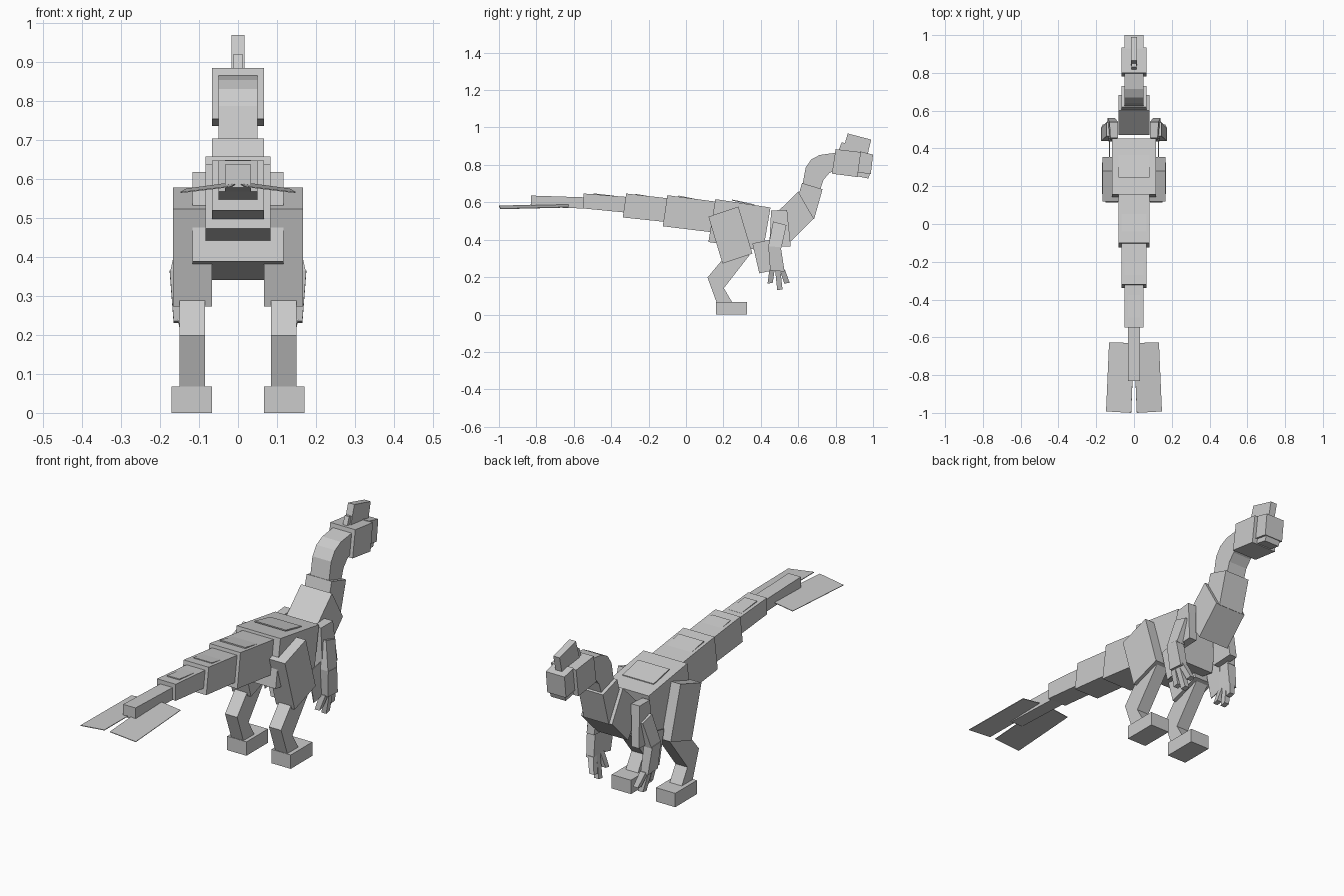
import bpy, bmesh

def slab(name, pts, x0, x1):
    """Extrude a (y, z) side outline from x0 to x1 (numbers or one value per point)."""
    n = len(pts)
    a = x0 if isinstance(x0, list) else [x0] * n
    b = x1 if isinstance(x1, list) else [x1] * n
    bm = bmesh.new()
    va = [bm.verts.new((a[i], *p)) for i, p in enumerate(pts)]
    vb = [bm.verts.new((b[i], *p)) for i, p in enumerate(pts)]
    bm.faces.new(va)
    bm.faces.new(vb[::-1])
    for i in range(n):
        j = (i + 1) % n
        bm.faces.new((va[j], va[i], vb[i], vb[j]))
    bmesh.ops.recalc_face_normals(bm, faces=bm.faces)
    me = bpy.data.meshes.new(name)
    bm.to_mesh(me)
    bm.free()
    ob = bpy.data.objects.new(name, me)
    bpy.context.collection.objects.link(ob)
    return ob

def center(name, pts, hw):
    return slab(name, pts, -hw, hw)

def pair(name, pts, x0, x1):
    ob = slab(name, pts, x0, x1)
    ob.modifiers.new("mirror", 'MIRROR').use_mirror_merge = False
    return ob

# tail segments, tip to hips, each running into the next
center("tail_tip", [(-.83, .636), (-.495, .625), (-.495, .565), (-.83, .577)], .033)
center("tail_4", [(-.547, .647), (-.27, .625), (-.27, .54), (-.547, .567)], .05)
center("tail_3", [(-.32, .647), (-.04, .615), (-.06, .49), (-.338, .519)], .067)
center("tail_2", [(-.10, .638), (.246, .592), (.22, .43), (-.124, .472)], .083)

# torso
center("body", [(.157, .617), (.452, .572), (.412, .34), (.12, .388)], .117)

# low feather flaps over the segment joints
for i, (y, z, s, hw) in enumerate([(.246, .615, -.15, .083), (-.04, .636, -.13, .067),
                                   (-.27, .645, -.1, .05), (-.495, .648, -.05, .033)]):
    center(f"back_flap_{i}", [(y, z), (y + .12, z + s * .12 - .008),
                              (y + .12, z + s * .12 - .014), (y, z - .006)], hw)

# neck
center("neck_base", [(.6, .657), (.683, .513), (.56, .39), (.47, .53)], .083)
center("neck_lower", [(.62, .703), (.73, .67), (.685, .51), (.58, .56)], .067)
outer = [(.62, .68), (.64, .786), (.67, .83), (.715, .853), (.81, .866)]
inner = [(.715, .66), (.735, .72), (.765, .755), (.785, .765), (.80, .768)]
for i in range(4):
    center(f"neck_bend_{i}", [outer[i], outer[i + 1], inner[i + 1], inner[i]], .05)

# head, beak and crest
center("head", [(.80, .884), (.935, .868), (.917, .735), (.78, .753)], .067)
center("beak", [(.93, .872), (1.0, .855), (.988, .75), (.912, .762)], .05)
center("lower_beak", [(.915, .765), (.985, .755), (.975, .727), (.912, .74)], .04)
center("crest", [(.865, .968), (.99, .935), (.972, .86), (.835, .87)], .017)
center("crest_back", [(.815, .875), (.832, .92), (.86, .915), (.86, .87)], .012)

# legs
pair("thigh", [(.12, .523), (.28, .577), (.355, .326), (.195, .272)], .067, .167)
pair("shin", [(.115, .198), (.2, .30), (.34, .318), (.2, .138)], .085, .15)
pair("ankle", [(.115, .198), (.2, .145), (.25, .06), (.165, .06)], .085, .15)
pair("foot", [(.16, 0), (.325, 0), (.325, .067), (.16, .067)], .067, .17)

# arms: splayed upper arm, forearm turning inward, fingers
pair("shoulder", [(.455, .556), (.54, .56), (.56, .365), (.445, .36)],
     [.085, .085, .10, .10], [.125, .13, .14, .14])
pair("upper_arm", [(.466, .497), (.537, .478), (.51, .355), (.44, .365)],
     [.10, .10, .13, .13], [.145, .145, .173, .173])
pair("forearm", [(.44, .365), (.507, .36), (.527, .23), (.45, .235)],
     [.13, .13, .125, .125], [.175, .175, .165, .165])
for i, (y0, y1) in enumerate([(.46, .45), (.49, .502), (.515, .54)]):
    pair(f"finger_{i}", [(y0 - .014, .24), (y0 + .014, .24),
                         (y1 + .014, .135 + .035 * (i != 1)), (y1 - .014, .13 + .035 * (i != 1))],
         [.125, .125, .105, .105], [.155, .155, .13, .13])
pair("arm_feather", [(.355, .38), (.45, .40), (.46, .235), (.392, .22)], .128, .132)

# flat tail fan feathers
bm = bmesh.new()
bm.faces.new([bm.verts.new(p) for p in [(.015, -1, .582), (.148, -.992, .566),
                                        (.132, -.627, .575), (.0, -.63, .593)]])
me = bpy.data.meshes.new("tail_feather")
bm.to_mesh(me)
bm.free()
fan = bpy.data.objects.new("tail_feather", me)
bpy.context.collection.objects.link(fan)
fan.modifiers.new("thickness", 'SOLIDIFY').thickness = .003
fan.modifiers.new("mirror", 'MIRROR').use_mirror_merge = False
